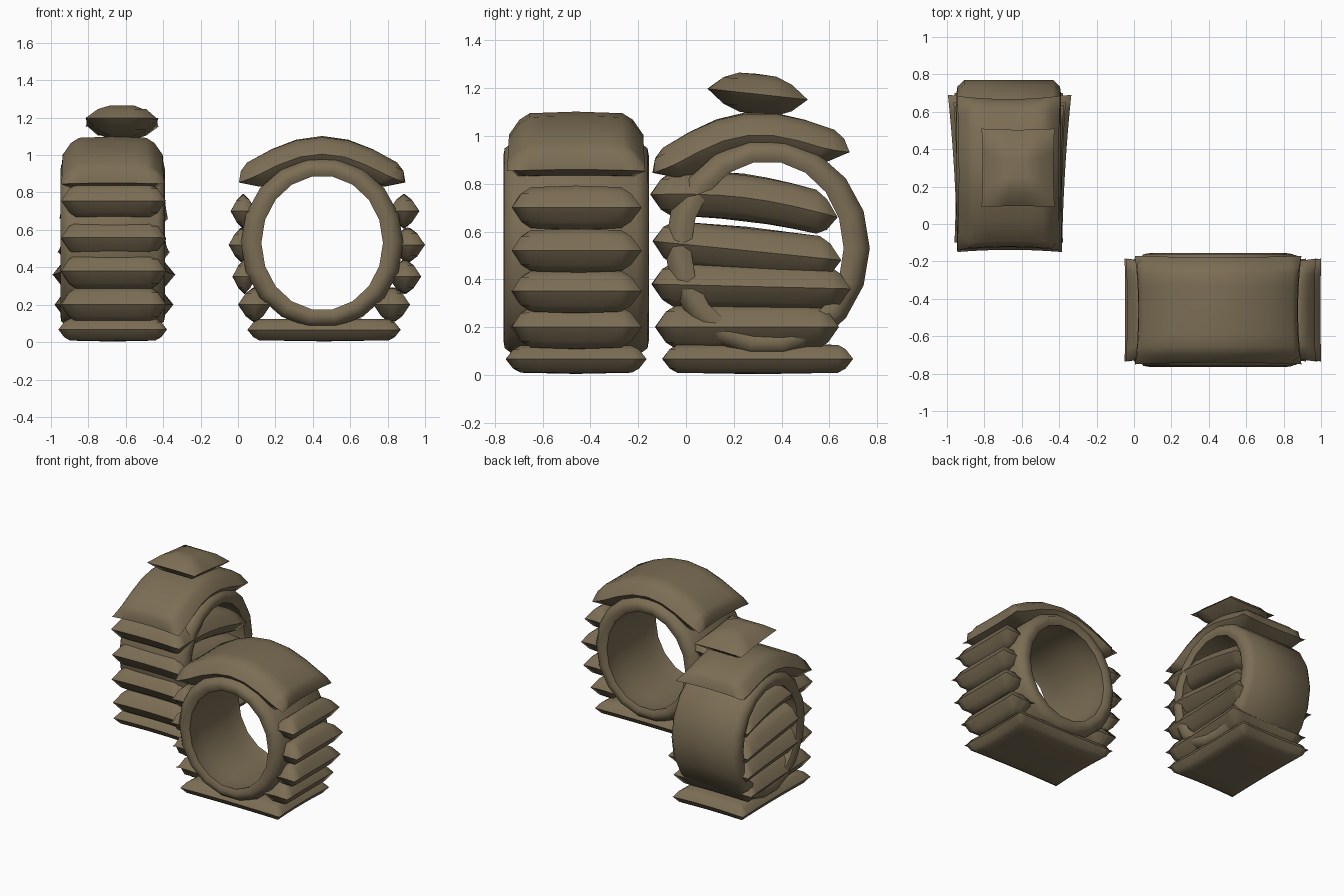
import bpy, math
from math import sin, cos, pi, radians, sqrt

cube = bpy.data.objects.get("Cube")
if cube:
    bpy.data.objects.remove(cube, do_unlink=True)

burlap = bpy.data.materials.new("burlap_brown")
burlap.use_nodes = True
colour = (0.2, 0.155, 0.09, 1)
burlap.diffuse_color = colour
shader = burlap.node_tree.nodes["Principled BSDF"]
shader.inputs["Base Color"].default_value = colour
shader.inputs["Roughness"].default_value = 0.9


def add_mesh(name, verts, faces):
    mesh = bpy.data.meshes.new(name)
    mesh.from_pydata(verts, [], faces)
    mesh.materials.append(burlap)
    obj = bpy.data.objects.new(name, mesh)
    bpy.context.collection.objects.link(obj)
    bpy.ops.object.select_all(action='DESELECT')
    obj.select_set(True)
    bpy.context.view_layer.objects.active = obj
    # consistent outward normals
    bpy.ops.object.mode_set(mode='EDIT')
    bpy.ops.mesh.select_all(action='SELECT')
    bpy.ops.mesh.remove_doubles(threshold=0.0005)
    bpy.ops.mesh.normals_make_consistent(inside=False)
    bpy.ops.object.mode_set(mode='OBJECT')
    bpy.ops.object.shade_smooth_by_angle(angle=radians(55))
    return obj


def stations(half, inset):
    """Grid lines across a bag, close together near the seams."""
    side = [-half, -half + inset * 0.5, -half + inset]
    middle = [(half - inset) * k / 3 for k in (-2, -1, 0, 1, 2)] if half > inset * 1.2 else [0]
    return side + middle + [-s for s in reversed(side)]


def bag(name, hx, hy, hz, place, inset=0.07):
    """Pillow with a pinched seam; place(x, y, w) bends it into position."""
    xs = stations(hx, min(inset, hx * 0.95))
    ys = stations(hy, min(inset, hy * 0.95))
    nx, ny = len(xs), len(ys)
    verts, faces = [], []
    for side in (1, -1):
        base = len(verts)
        for x in xs:
            for y in ys:
                d = max(0, min(hx - abs(x), hy - abs(y)))
                puff = sin(min(1, d / inset) * pi / 2)
                puff *= 1 - 0.1 * max(abs(x) / hx, abs(y) / hy)
                px = x * (1 - 0.03 * (1 - (y / hy) ** 2))
                py = y * (1 - 0.03 * (1 - (x / hx) ** 2))
                verts.append(place(px, py, side * hz * puff))
        for i in range(nx - 1):
            for j in range(ny - 1):
                a = base + i * ny + j
                faces.append((a, a + 1, a + ny + 1, a + ny))
    return add_mesh(name, verts, faces)


def ring(name, half_depth, outer, inner, place, segments=18):
    """Puffed hollow barrel; place(across, depth, height)."""
    half = [(-0.5, 0.08), (-0.85, 0.06), (-0.95, 0.0), (-1.0, 0.3), (-0.98, 0.65), (-0.85, 0.95)]
    section = half + [(-d, t) for d, t in reversed(half)]
    n = len(section)
    verts, faces = [], []
    for s in range(segments):
        a = 2 * pi * s / segments
        for d, t in section:
            rx = inner[0] + (outer[0] - inner[0]) * t
            rz = inner[1] + (outer[1] - inner[1]) * t
            verts.append(place(rx * cos(a), d * half_depth, 0.53 + rz * sin(a)))
        for k in range(n):
            t = (s + 1) % segments
            faces.append((s * n + k, s * n + (k + 1) % n, t * n + (k + 1) % n, t * n + k))
    return add_mesh(name, verts, faces)


def arch(name, half_depth, half_angle, lean, place):
    """Bag draped over the top of a ring."""
    length = half_angle * 0.5

    def bend(x, y, w):
        t = x / length
        r = 0.475 + 0.075 * abs(t) ** 5 + w
        a = pi / 2 - t * half_angle + lean
        return place(r * cos(a), y, 0.53 + r * sin(a))
    return bag(name, length, half_depth, 0.097, bend, 0.09)


# Open ring nest, tunnel running front to back
def open_place(across, depth, height):
    return (0.45 + across, -0.46 + depth, height)


ring("open_ring", 0.305, (0.44, 0.46), (0.325, 0.36), open_place)
arch("open_top_bag", 0.29, radians(54), 0.0, open_place)
bag("open_base_bag", 0.41, 0.295, 0.062,
    lambda x, y, w: open_place(x + 0.01, y, 0.066 + w), 0.06)

# Side bags: height, left tip, right tip
side_levels = [(0.2, 0.45, 0.47), (0.35, 0.48, 0.53), (0.52, 0.5, 0.55), (0.7, 0.49, 0.52)]
for i, (z, left_tip, right_tip) in enumerate(side_levels):
    nearest = max(0, abs(z - 0.53) - 0.08)
    root = 0.325 * sqrt(max(0, 1 - (nearest / 0.36) ** 2)) + 0.04
    for side, tip, label in ((-1, left_tip, "right"), (1, right_tip, "left")):
        hx, mid = (tip - root) / 2, (tip + root) / 2
        bag(f"open_{label}_side_bag_{i + 1}", hx, 0.275, 0.092,
            lambda x, y, w: open_place(side * (mid + x), y, z + w), min(0.08, hx))


# Filled ring nest, tunnel running side to side
def filled_place(across, depth, height):
    return (-0.67 + depth, 0.34 + across, height)


ring("filled_ring", 0.28, (0.435, 0.46), (0.32, 0.365), filled_place)
arch("filled_top_bag", 0.275, radians(49), radians(6),
     lambda a, d, h: filled_place(a - 0.03, d, h))
bag("filled_base_bag", 0.4, 0.29, 0.064,
    lambda x, y, w: filled_place(x - 0.04, y, 0.067 + w), 0.06)

# Stacked bags: front tip height, back tip height, front and back reach, back flare
stack = [(0.2, 0.2, -0.13, 0.64, 0.32), (0.38, 0.36, -0.145, 0.69, 0.33),
         (0.56, 0.48, -0.14, 0.65, 0.3), (0.755, 0.66, -0.15, 0.635, 0.29)]
for i, (z_front, z_back, y_front, y_back, flare) in enumerate(stack):
    half = (y_back - y_front) / 2

    def stacked(x, y, w):
        t = (x / half + 1) / 2
        width = 1 + (flare / 0.28 - 1) * t
        crown = 0.035 * sin(pi * t) * (i == 3)
        return (-0.665 + y * width, y_front + t * 2 * half,
                z_front + (z_back - z_front) * t + w + crown)
    bag(f"filled_stack_bag_{i + 1}", half, 0.28, 0.1, stacked, 0.085)

# Small loose bag on top
bag("loose_top_bag", 0.21, 0.195, 0.085,
    lambda x, y, w: (-0.62 + y, 0.3 + x, 1.175 - 0.11 * x + w), 0.13)
